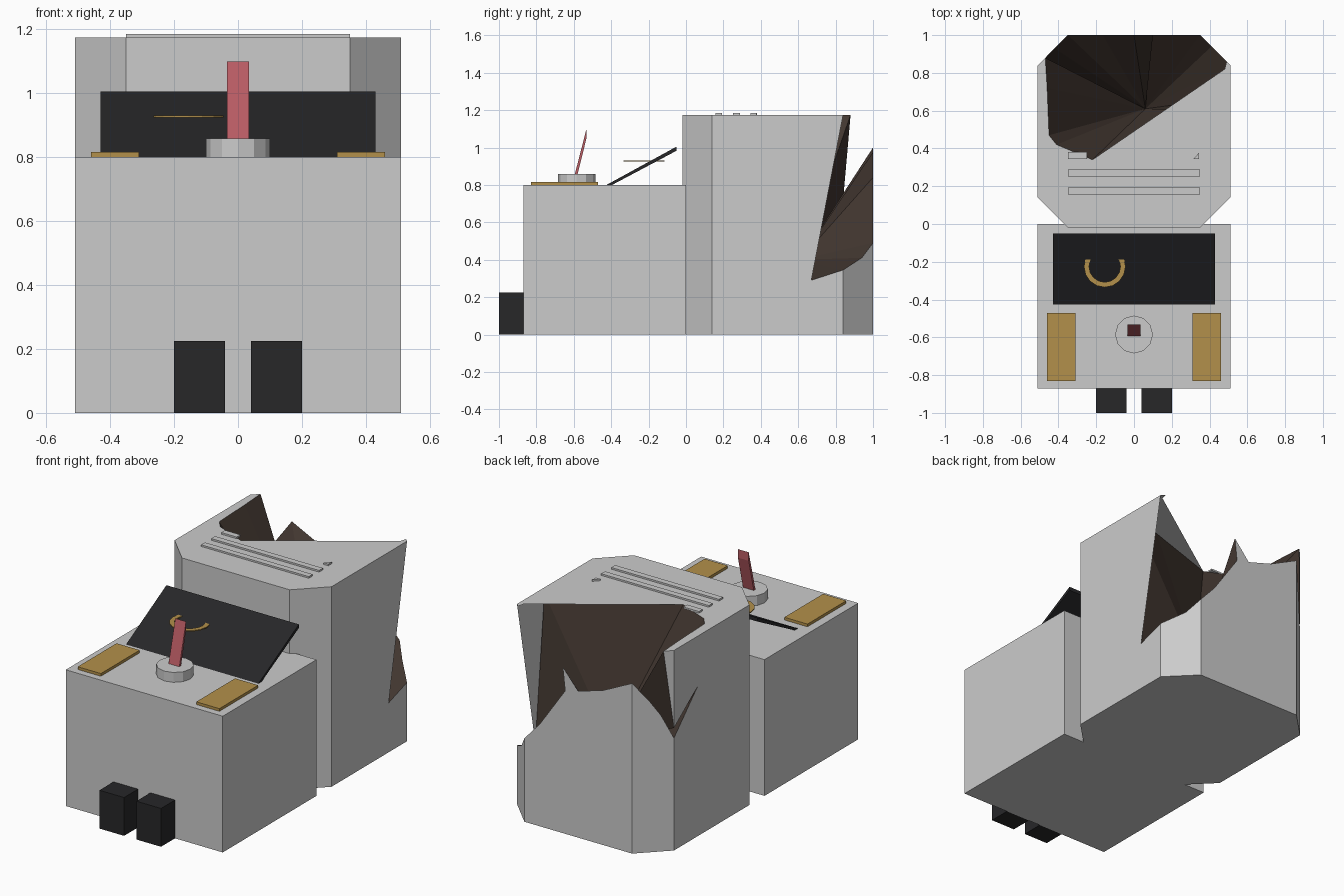
import bpy, bmesh, math
from mathutils import Vector

if "Cube" in bpy.data.objects:
    bpy.data.objects.remove(bpy.data.objects["Cube"])


def material(name, rgb):
    m = bpy.data.materials.new(name)
    m.diffuse_color = (*rgb, 1)
    m.use_nodes = True
    m.node_tree.nodes["Principled BSDF"].inputs["Base Color"].default_value = m.diffuse_color
    return m


BLACK = material("black", (0.02, 0.02, 0.022))
GOLD = material("gold", (0.45, 0.28, 0.07))
RED = material("red", (0.5, 0.11, 0.13))
BROWN = material("burnt_brown", (0.055, 0.038, 0.03))


def mesh_object(name, verts, faces, mat=None, fix=True):
    bm = bmesh.new()
    vs = [bm.verts.new(v) for v in verts]
    for f in faces:
        bm.faces.new([vs[i] for i in f])
    if fix:
        bmesh.ops.remove_doubles(bm, verts=bm.verts, dist=1e-4)
        bmesh.ops.recalc_face_normals(bm, faces=bm.faces)
    me = bpy.data.meshes.new(name)
    bm.to_mesh(me)
    bm.free()
    ob = bpy.data.objects.new(name, me)
    bpy.context.collection.objects.link(ob)
    if mat:
        me.materials.append(mat)
    return ob


def prism_x(name, profile, x0, x1, mat=None):
    """Extrude a (y, z) profile along x."""
    n = len(profile)
    verts = [(x, y, z) for x in (x0, x1) for y, z in profile]
    faces = [range(n), range(n, 2 * n)]
    faces += [(i, (i + 1) % n, n + (i + 1) % n, n + i) for i in range(n)]
    return mesh_object(name, verts, faces, mat)


def box(name, x, y, z, mat=None):
    prof = [(y[0], z[0]), (y[1], z[0]), (y[1], z[1]), (y[0], z[1])]
    return prism_x(name, prof, x[0], x[1], mat)


# Front console with paired pedals and side plates
box("front_console", (-.51, .51), (-.87, 0), (0, .8))
for s, side in ((-1, "left"), (1, "right")):
    box(side + "_pedal", sorted((s * .04, s * .2)), (-1, -.87), (0, .225), BLACK)
    box(side + "_plate", sorted((s * .31, s * .46)), (-.83, -.47), (.8, .816), GOLD)

# Tilted screen
prism_x("screen", [(-.425, .8), (-.395, .8), (-.05, .983), (-.05, 1.005)], -.43, .43, BLACK)

# Joystick base and stick
bpy.ops.mesh.primitive_cylinder_add(vertices=12, radius=.1, depth=.058, location=(0, -.585, .829))
bpy.context.object.name = "stick_base"
prism_x("stick", [(-.595, .855), (-.58, .855), (-.532, 1.05), (-.532, 1.1)], -.035, .035, RED)

# Flat ring crossing the screen
N = 16
rv = [(-.155 + r * math.cos(2 * math.pi * i / N), -.225 + r * math.sin(2 * math.pi * i / N), z)
      for r, z in ((.11, .924), (.11, .93), (.083, .93), (.083, .924)) for i in range(N)]
rf = [(k * N + i, k * N + (i + 1) % N, (k + 1) % 4 * N + (i + 1) % N, (k + 1) % 4 * N + i)
      for k in range(4) for i in range(N)]
mesh_object("screen_ring", rv, rf, GOLD)

# Rear cabinet: an eight-sided skin with torn lid, sides and back
H = 1.175
verts, faces = [], []


def skin(points):
    faces.append(range(len(verts), len(verts) + len(points)))
    verts.extend(points)


OCT = [(-.35, -.02), (.35, -.02), (.51, .14), (.51, .84),
       (.35, 1), (-.35, 1), (-.51, .84), (-.51, .14)]
skin([(x, y, 0) for x, y in OCT])
for a, b in ((7, 0), (0, 1), (1, 2)):
    skin([(*OCT[a], 0), (*OCT[b], 0), (*OCT[b], H), (*OCT[a], H)])
# torn lid
skin([(x, y, H) for x, y in OCT[:4] + [(.49, .86), (.48, .82), (-.22, .34), (-.41, .42), (-.45, .47),
                                       (-.46, .72), (-.47, .88), (-.51, .84), (-.51, .14)]])
# right and left sides
skin([(.51, y, z) for y, z in ((.14, 0), (.84, 0), (.84, .345), (.67, .29), (.84, H), (.14, H))])
skin([(-.51, y, z) for y, z in ((.14, 0), (.84, 0), (.84, .66), (.62, .88), (.84, .72),
                                (.84, H), (.14, H))])
# rear corners and the sliver left at the top
skin([(.51, .84, 0), (.35, 1, 0), (.35, 1, .49), (.41, .94, .41), (.51, .84, .345)])
skin([(-.35, 1, 0), (-.51, .84, 0), (-.51, .84, .66), (-.46, .89, .8), (-.42, .93, .88), (-.35, 1, 1)])
skin([(-.47, .88, H), (-.51, .84, H), (-.51, .84, .72)])
# jagged back
JAG = [(-.35, 1), (-.165, .91), (0, .86), (.1, .976), (.085, .84), (.25, .6), (.35, .49)]
skin([(x, 1, z) for x, z in [(.35, 0), (-.35, 0)] + JAG])
mesh_object("rear_cabinet", verts, faces)

# Burnt cavity: facets running from the torn rim to a deep point
rim = [(.5, .6, 1.15), (.25, .5, 1.17), (-.22, .34, H), (-.41, .42, H), (-.45, .47, H), (-.46, .72, H),
       (-.47, .88, H), (-.51, .84, .72), (-.51, .62, .88), (-.51, .84, .66), (-.42, .93, .88)]
rim += [(x, 1, z) for x, z in JAG]
rim += [(.41, .94, .41), (.51, .84, .345), (.51, .67, .29)]
centre = Vector((.06, .61, .4))
eye = Vector((.1, .8, 1.1))
cf = []
for i in range(len(rim)):
    j = (i + 1) % len(rim)
    a, b = Vector(rim[i]), Vector(rim[j])
    inward = (a - centre).cross(b - centre).dot(eye - centre) > 0
    cf.append((len(rim), i, j) if inward else (len(rim), j, i))
mesh_object("burnt_cavity", rim + [centre], cf, BROWN, fix=False)

# Vent ribs, the last one broken off
for i, y in enumerate((.175, .27)):
    box("vent_rib_%d" % (i + 1), (-.35, .35), (y - .018, y + .018), (H, H + .01))
box("vent_rib_broken", (-.35, -.25), (.345, .38), (H, H + .01))
stub = [(.315, .345), (.345, .345), (.345, .378)]
mesh_object("vent_rib_stub", [(x, y, z) for z in (H, H + .01) for x, y in stub],
            [(0, 1, 2), (3, 4, 5), (0, 1, 4, 3), (1, 2, 5, 4), (2, 0, 3, 5)])
